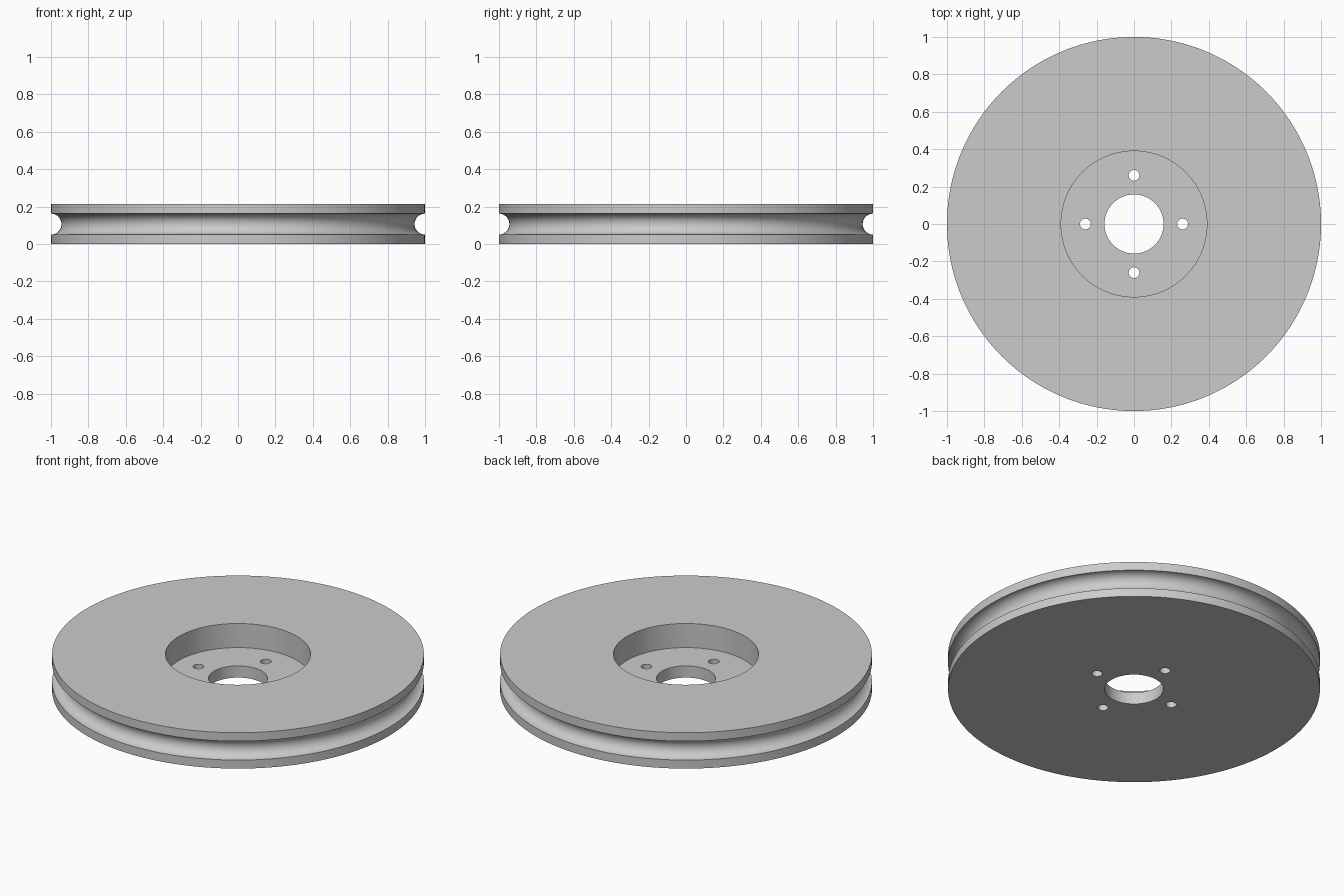
import bpy
import bmesh
from math import sin, cos, pi, radians

if "Cube" in bpy.data.objects:
    bpy.data.objects.remove(bpy.data.objects["Cube"])

HEIGHT, FLOOR = 0.213, 0.07
BORE, RECESS, RIM = 0.158, 0.39, 1.0
GROOVE, BOLT_CIRCLE, BOLT_HOLE = 0.056, 0.26, 0.029
SEGMENTS, GROOVE_STEPS = 160, 20

# Plain grey finish
grey = bpy.data.materials.new("plain grey")
grey.use_nodes = True
colour = (0.6, 0.6, 0.6, 1)
grey.diffuse_color = colour
grey.node_tree.nodes["Principled BSDF"].inputs["Base Color"].default_value = colour

# Wheel cross-section: bore, flat underside, round rim groove, top face, recess
arc = [pi * i / GROOVE_STEPS for i in range(GROOVE_STEPS + 1)]
groove = [(RIM - GROOVE * sin(a), HEIGHT / 2 - GROOVE * cos(a)) for a in arc]
profile = ([(BORE, 0), (RIM, 0)] + groove
           + [(RIM, HEIGHT), (RECESS, HEIGHT), (RECESS, FLOOR), (BORE, FLOOR)])

# Revolve the closed section around the axle
bm = bmesh.new()
verts = [bm.verts.new((r, 0, z)) for r, z in profile]
edges = [bm.edges.new((a, b)) for a, b in zip(verts, verts[1:] + verts[:1])]
bmesh.ops.spin(bm, geom=verts + edges, axis=(0, 0, 1), cent=(0, 0, 0),
               angle=2 * pi, steps=SEGMENTS, use_merge=True)
bmesh.ops.remove_doubles(bm, verts=bm.verts, dist=1e-5)
bmesh.ops.recalc_face_normals(bm, faces=bm.faces)
mesh = bpy.data.meshes.new("pulley_wheel")
bm.to_mesh(mesh)
bm.free()
mesh.materials.append(grey)
wheel = bpy.data.objects.new("pulley_wheel", mesh)
bpy.context.collection.objects.link(wheel)

# Four bolt holes through the hub floor
bpy.context.view_layer.objects.active = wheel
for i in range(4):
    a = i * pi / 2
    bpy.ops.mesh.primitive_cylinder_add(
        vertices=32, radius=BOLT_HOLE, depth=HEIGHT,
        location=(BOLT_CIRCLE * cos(a), BOLT_CIRCLE * sin(a), FLOOR / 2))
    cutter = bpy.context.object
    cutter.name = "bolt_hole_cutter"
    cutter.hide_render = True
    cutter.data.materials.append(grey)
    cut = wheel.modifiers.new("bolt_hole", "BOOLEAN")
    cut.operation = "DIFFERENCE"
    cut.solver = "EXACT"
    cut.object = cutter
    bpy.context.view_layer.objects.active = wheel
    bpy.ops.object.modifier_apply(modifier=cut.name)
    bpy.data.objects.remove(cutter)

# Smooth curved walls, crisp rims
bpy.ops.object.select_all(action="DESELECT")
wheel.select_set(True)
bpy.context.view_layer.objects.active = wheel
bpy.ops.object.shade_smooth_by_angle(angle=radians(30))
